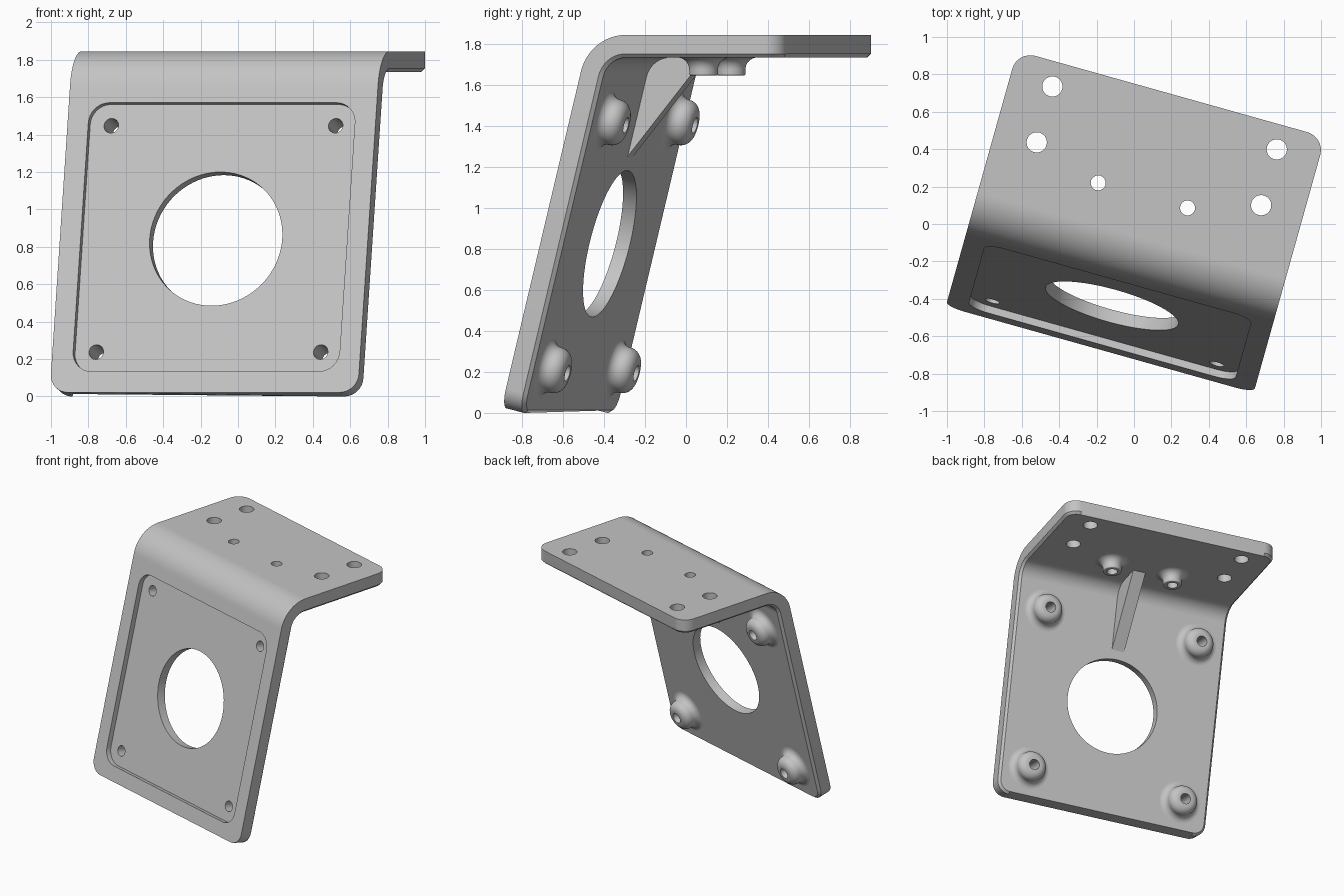
import bpy, bmesh
from math import sin, cos, pi, radians
from mathutils import Matrix, Vector

if "Cube" in bpy.data.objects:
    bpy.data.objects.remove(bpy.data.objects["Cube"])

TILT = radians(13.8)          # lean of the front plate
HALF, THICK, CHAMFER, CORNER = 0.855, 0.11, 0.018, 0.1
BEND, TOP, BACK = 0.235, 1.845, 0.723
MID_V, MID_Z = -0.492, 0.852  # centre of the front plate's outer face
HOLE = 0.623                  # half spacing of the mounting holes
TURN = Matrix.Rotation(radians(-15.65), 4, 'Z') @ Matrix.Translation((0.0045, 0, 0))


def frame(origin, x, y, z):
    m = Matrix((x, y, z)).transposed().to_4x4()
    return TURN @ Matrix.Translation(origin) @ m


FRONT = frame((0, MID_V, MID_Z), (1, 0, 0), (0, sin(TILT), cos(TILT)), (0, -cos(TILT), sin(TILT)))
UPPER = frame((0, 0, TOP), (1, 0, 0), (0, 1, 0), (0, 0, 1))
SIDE = frame((0, 0, 0), (0, 1, 0), (0, 0, 1), (1, 0, 0))

grey = bpy.data.materials.new("light grey")
grey.use_nodes = True
grey.diffuse_color = (0.55, 0.55, 0.55, 1)
grey.node_tree.nodes["Principled BSDF"].inputs["Base Color"].default_value = (0.55, 0.55, 0.55, 1)


def finish(name, bm):
    bmesh.ops.recalc_face_normals(bm, faces=bm.faces)
    me = bpy.data.meshes.new(name)
    bm.to_mesh(me)
    bm.free()
    me.materials.append(grey)
    ob = bpy.data.objects.new(name, me)
    bpy.context.collection.objects.link(ob)
    return ob


def prism(name, outline, low, high, m):
    bm = bmesh.new()
    rings = [[bm.verts.new(m @ Vector((x, y, h))) for x, y in outline] for h in (low, high)]
    n = len(outline)
    for ring in rings:
        bm.faces.new(ring)
    for i in range(n):
        j = (i + 1) % n
        bm.faces.new((rings[0][i], rings[0][j], rings[1][j], rings[1][i]))
    return finish(name, bm)


def circle(x, y, r, n=48):
    return [(x + r * cos(2 * pi * i / n), y + r * sin(2 * pi * i / n)) for i in range(n)]


def rounded_square(half, r, steps=8):
    pts = []
    for k, (sx, sy) in enumerate(((1, 1), (-1, 1), (-1, -1), (1, -1))):
        for i in range(steps + 1):
            a = (k + i / steps) * pi / 2
            pts.append((sx * (half - r) + r * cos(a), sy * (half - r) + r * sin(a)))
    return pts


def lathe(name, profile, m, n=40):
    bm = bmesh.new()
    rings = [[bm.verts.new(m @ Vector((x, y, -d))) for x, y in circle(0, 0, r, n)] for r, d in profile]
    for a, b in zip(rings, rings[1:] + rings[:1]):
        for i in range(n):
            j = (i + 1) % n
            bm.faces.new((a[i], a[j], b[j], b[i]))
    return finish(name, bm)


def smooth(ob):
    bpy.ops.object.select_all(action='DESELECT')
    ob.select_set(True)
    bpy.context.view_layer.objects.active = ob
    bpy.ops.object.shade_smooth_by_angle(angle=radians(30))


# Bent sheet: stations run up the front plate, round the bend and back along the top
bend_start = (TOP - BEND + BEND * sin(TILT) - MID_Z) / cos(TILT)
bend_v = MID_V + bend_start * sin(TILT) + BEND * cos(TILT)
arc = pi / 2 - TILT
bend_end = bend_start + BEND * arc
end = bend_end + BACK - bend_v


def on_sheet(u, s, d):
    if s <= bend_start:
        return FRONT @ Vector((u, s, -d))
    if s >= bend_end:
        return UPPER @ Vector((u, bend_v + s - bend_end, -d))
    a = TILT + (s - bend_start) / BEND
    r = BEND - d
    return TURN @ Vector((0, bend_v - r * cos(a), TOP - BEND + r * sin(a))) + TURN.to_3x3() @ Vector((u, 0, 0))


ARC_STEPS, BEND_STEPS = 8, 20
stations = [(-HALF + CORNER, CORNER, -pi / 2 + pi / 2 * i / ARC_STEPS) for i in range(ARC_STEPS + 1)]
stations.append((bend_start - 0.01, CORNER, 0))
stations += [(bend_start + (bend_end - bend_start) * i / BEND_STEPS, CORNER, 0) for i in range(BEND_STEPS + 1)]
stations.append((bend_end + 0.01, CORNER, 0))
stations += [(end - CORNER, CORNER, pi / 2 * i / ARC_STEPS) for i in range(ARC_STEPS + 1)]

bm = bmesh.new()
sections = []
for s, r, a in stations:
    half = [(HALF - r + q * cos(a), s + q * sin(a), d)
            for q, d in ((r, 0), (r, THICK - CHAMFER), (r - CHAMFER, THICK))]
    loop = half + [(-u, t, d) for u, t, d in reversed(half)]
    sections.append([bm.verts.new(on_sheet(*p)) for p in loop])
for a, b in zip(sections, sections[1:]):
    for i in range(6):
        j = (i + 1) % 6
        bm.faces.new((a[i], a[j], b[j], b[i]))
bm.faces.new(sections[0])
bm.faces.new(sections[-1])
bracket = finish("bent_bracket", bm)

# Cutters: recess, central opening, mounting holes
corners = [(sx * HOLE, sy * HOLE) for sx in (-1, 1) for sy in (-1, 1)]
cutters = [prism("recess_cutter", rounded_square(0.74, 0.11), -0.04, 0.1, FRONT),
           prism("opening_cutter", circle(0, 0, 0.368, 80), -0.2, 0.1, FRONT)]
cutters += [prism("hole_cutter", circle(x, y, 0.04, 40), -0.2, 0.1, FRONT) for x, y in corners]
for side in (-1, 1):
    for x, y, r in ((HOLE, 0.28, 0.054), (HOLE, 0.59, 0.054), (0.248, 0.16, 0.04)):
        cutters.append(prism("hole_cutter", circle(side * x, y, r, 40), -0.2, 0.1, UPPER))

bpy.context.view_layer.objects.active = bracket
for cutter in cutters:
    mod = bracket.modifiers.new("cut", 'BOOLEAN')
    mod.operation, mod.solver, mod.object = 'DIFFERENCE', 'EXACT', cutter
    bpy.ops.object.modifier_apply(modifier=mod.name)
    bpy.data.objects.remove(cutter)
smooth(bracket)


def boss_profile(radius, height, fillet, crown):
    # bore, rounded crown, wall, then a flared foot
    pts = [(0.04, THICK), (0.04, THICK + height)]
    for i in range(9):
        a = pi / 2 * (1 - i / 8)
        pts.append((radius - crown + crown * cos(a), THICK + height - crown + crown * sin(a)))
    for i in range(9):
        a = pi / 2 * i / 8
        pts.append((radius + fillet - fillet * cos(a), THICK + fillet - fillet * sin(a)))
    return pts + [(radius + fillet, THICK - 0.004)]


# Domed bosses behind the front plate
for x, y in corners:
    name = ("upper" if y > 0 else "lower") + ("_left" if x > 0 else "_right") + "_boss"
    smooth(lathe(name, boss_profile(0.114, 0.112, 0.05, 0.06), FRONT @ Matrix.Translation((x, y, 0))))

# Flat bosses under the top plate
for side, label in ((1, "left"), (-1, "right")):
    smooth(lathe("top_boss_" + label, boss_profile(0.07, 0.088, 0.06, 0.008),
                 UPPER @ Matrix.Translation((side * 0.248, 0.16, 0))))

# Gusset rib in the inside corner
prism("gusset_rib", [(-0.282, 1.25), (0.11, 1.736), (0.10, 1.745), (-0.17, 1.745), (-0.30, 1.26)],
      -0.05, 0.05, SIDE)
